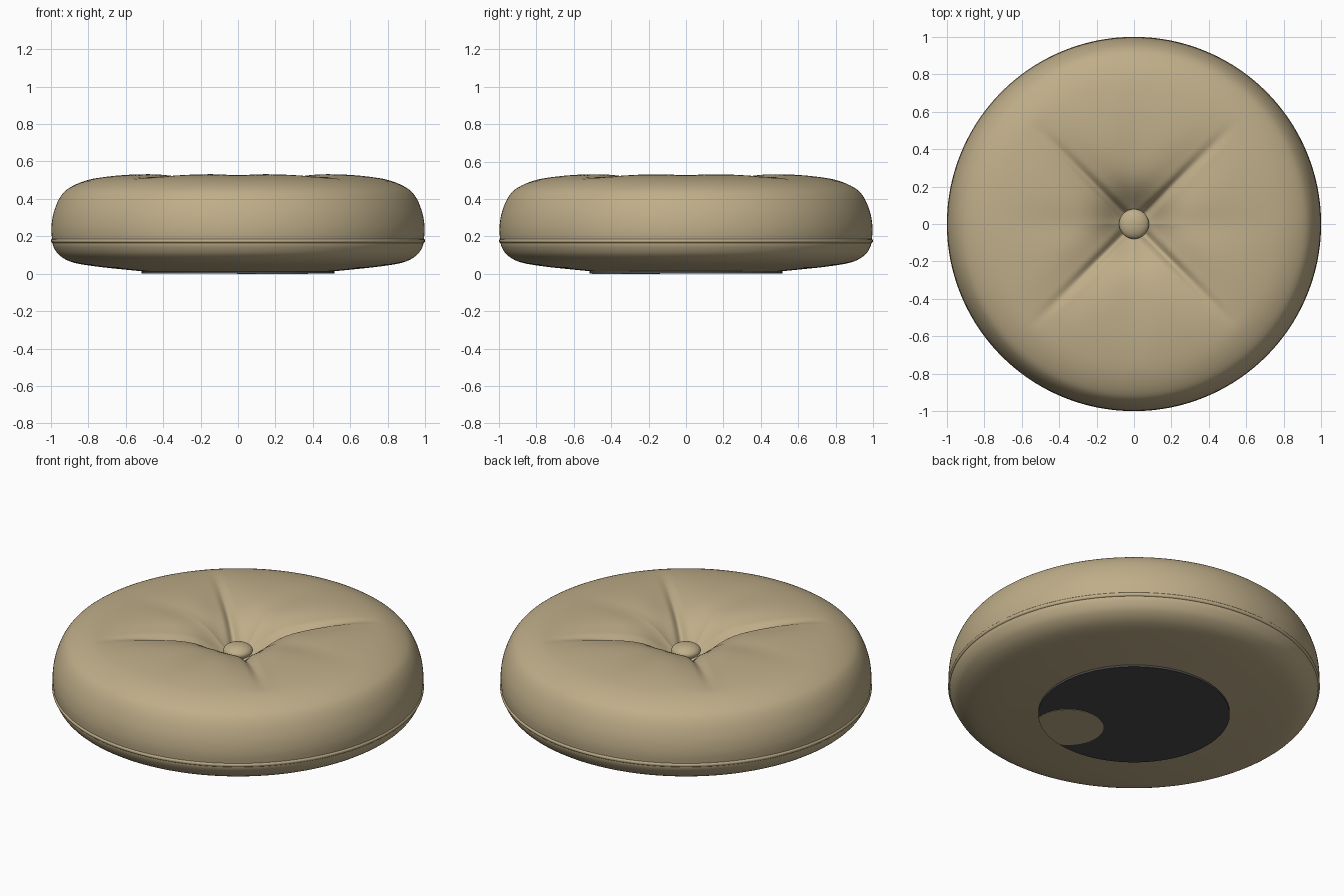
import bpy, bmesh, math
from mathutils import Vector

if "Cube" in bpy.data.objects:
    bpy.data.objects.remove(bpy.data.objects["Cube"])


def material(name, rgb):
    m = bpy.data.materials.new(name)
    m.diffuse_color = (*rgb, 1)
    m.use_nodes = True
    m.node_tree.nodes["Principled BSDF"].inputs["Base Color"].default_value = m.diffuse_color
    return m


tan = material("tan fabric", (0.52, 0.42, 0.25))
dark = material("dark grey underside", (0.07, 0.07, 0.07))


def finish(bm, name, mat, smooth=True):
    bmesh.ops.recalc_face_normals(bm, faces=bm.faces)
    me = bpy.data.meshes.new(name)
    bm.to_mesh(me)
    bm.free()
    me.materials.append(mat)
    ob = bpy.data.objects.new(name, me)
    bpy.context.collection.objects.link(ob)
    for p in me.polygons:
        p.use_smooth = smooth
    return ob


def curve_through(pts, steps):
    """Catmull-Rom curve through profile points."""
    p = [Vector(q) for q in pts]
    p = [2 * p[0] - p[1]] + p + [2 * p[-1] - p[-2]]
    out = []
    for i in range(1, len(p) - 2):
        a, b, c, d = p[i - 1:i + 3]
        for k in range(steps):
            t = k / steps
            out.append(0.5 * (2 * b + (c - a) * t + (2 * a - 5 * b + 4 * c - d) * t * t
                              + (3 * b - a - 3 * c + d) * t ** 3))
    return out + [p[-2]]


def groove(r, ang, offset, width):
    """Gaussian closeness to four grooves spaced a quarter turn apart."""
    q = math.pi / 2
    d = (ang - offset + q / 2) % q - q / 2
    return math.exp(-(r * math.sin(d) / width) ** 2)


def dip(r, ang):
    """How far the tufted top is pulled down."""
    fade = max(0.0, 1 - r / 0.78)
    centre = 0.10 * math.exp(-(r / 0.17) ** 2) + 0.02 * math.exp(-(r / 0.4) ** 2)
    deep = fade * (0.055 * groove(r, ang, math.pi / 4, 0.12)
                   + 0.04 * groove(r, ang, math.pi / 4, 0.025))
    soft = 0.016 * fade * groove(r, ang, 0, 0.09)
    return centre + deep + soft


# Cushion body: lathe profile from underside to top centre, tufted on top
profile = [(0.50, 0.012), (0.60, 0.022), (0.75, 0.038), (0.88, 0.060), (0.95, 0.095),
           (0.984, 0.14), (0.993, 0.18), (0.997, 0.25), (0.984, 0.33), (0.95, 0.41),
           (0.90, 0.46), (0.80, 0.502), (0.66, 0.526), (0.50, 0.537), (0.35, 0.538),
           (0.22, 0.535), (0.12, 0.53), (0.05, 0.53)]
N = 240
bm = bmesh.new()
rings = []
for r, z in curve_through(profile, 5):
    ring = []
    for i in range(N):
        a = 2 * math.pi * i / N
        drop = dip(r, a) if z > 0.4 else 0
        ring.append(bm.verts.new((r * math.cos(a), r * math.sin(a), z - drop)))
    rings.append(ring)
for lo, hi in zip(rings, rings[1:]):
    for i in range(N):
        j = (i + 1) % N
        bm.faces.new((lo[i], lo[j], hi[j], hi[i]))
bm.faces.new(rings[-1])
finish(bm, "cushion_body", tan)

# Piping around the lower seam
bpy.ops.mesh.primitive_torus_add(major_segments=160, minor_segments=12, major_radius=0.988,
                                 minor_radius=0.012, location=(0, 0, 0.176))
piping = bpy.context.object
piping.name = "seam_piping"
piping.data.materials.append(tan)
bpy.ops.object.shade_smooth()

# Centre button
bm = bmesh.new()
bmesh.ops.create_uvsphere(bm, u_segments=40, v_segments=20, radius=1)
for v in bm.verts:
    v.co = (v.co.x * 0.08, v.co.y * 0.08, 0.395 + v.co.z * 0.04)
finish(bm, "centre_button", tan)

# Dark base pad
bm = bmesh.new()
bmesh.ops.create_cone(bm, cap_ends=True, segments=96, radius1=0.515, radius2=0.515, depth=0.012)
for v in bm.verts:
    v.co.z += 0.008
finish(bm, "base_pad", dark, False)

# Fabric showing through the pad: a circle clipped to the pad edge
bm = bmesh.new()
ring = []
for i in range(96):
    a = 2 * math.pi * i / 96
    p = Vector((0.185 + 0.19 * math.cos(a), -0.33 + 0.19 * math.sin(a)))
    if p.length > 0.514:
        p = p.normalized() * 0.514
    ring.append(bm.verts.new((p.x, p.y, 0.0)))
patch = bm.faces.new(ring)
ext = bmesh.ops.extrude_face_region(bm, geom=[patch])
for g in ext["geom"]:
    if isinstance(g, bmesh.types.BMVert):
        g.co.z += 0.003
finish(bm, "fabric_patch", tan, False)
